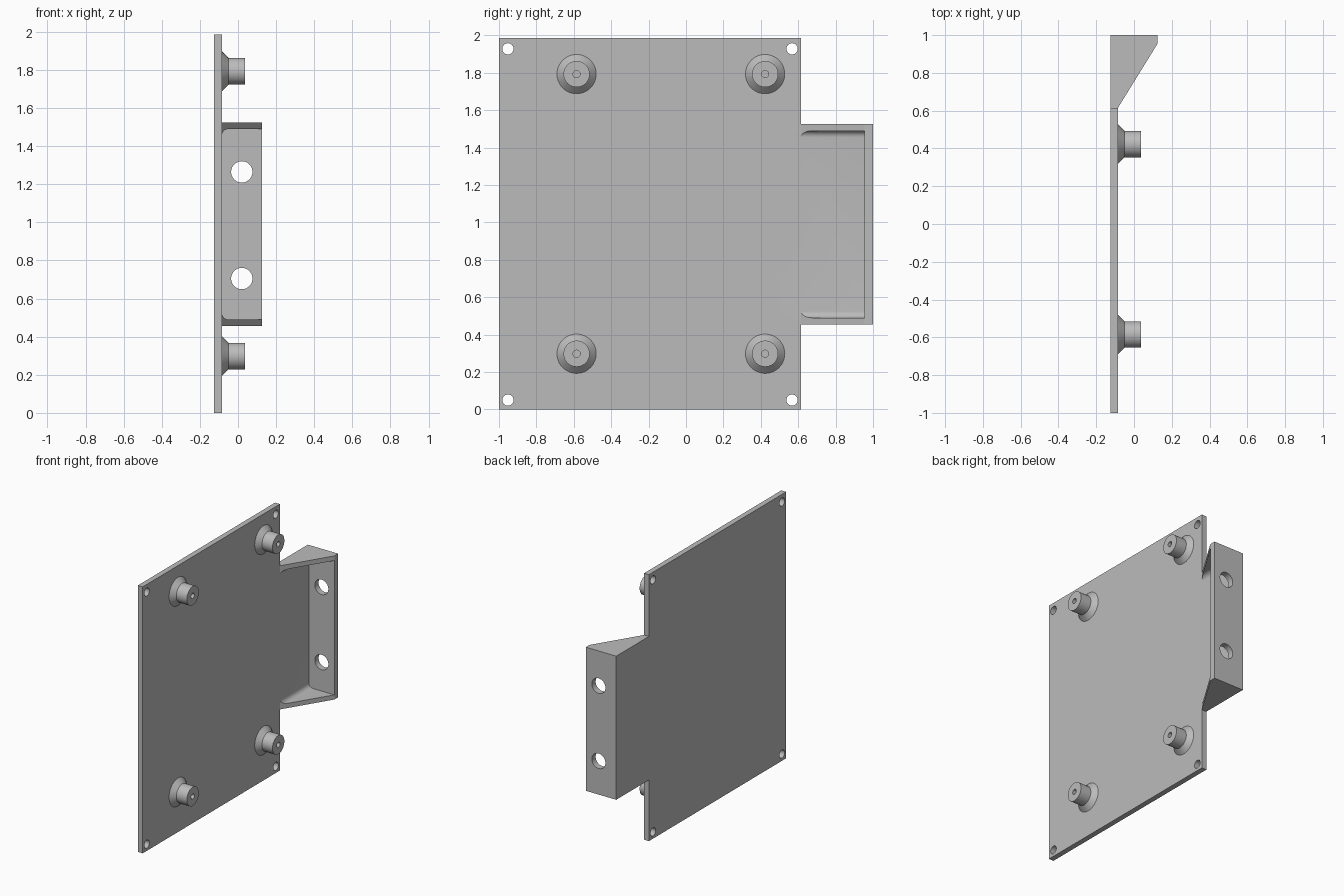
import bpy, bmesh, math
from mathutils import Vector, Matrix

cube = bpy.data.objects.get("Cube")
if cube:
    bpy.data.objects.remove(cube, do_unlink=True)

grey = bpy.data.materials.new("light_grey")
grey.use_nodes = True
colour = (0.5, 0.5, 0.5, 1)
grey.diffuse_color = colour
grey.node_tree.nodes["Principled BSDF"].inputs["Base Color"].default_value = colour

BACK, FACE, LIP = -0.125, -0.085, 0.125   # depth levels along x
EDGE, END, HEIGHT = 0.615, 1.0, 1.985
LOW, HIGH, WALL = 0.455, 1.525, 0.035     # bracket span and web thickness


def finish(name, bm):
    bmesh.ops.recalc_face_normals(bm, faces=bm.faces)
    mesh = bpy.data.meshes.new(name)
    bm.to_mesh(mesh)
    bm.free()
    mesh.materials.append(grey)
    obj = bpy.data.objects.new(name, mesh)
    bpy.context.collection.objects.link(obj)
    return obj


def prism(name, points, direction):
    """Extrude a closed outline along a direction."""
    bm = bmesh.new()
    face = bm.faces.new([bm.verts.new(p) for p in points])
    out = bmesh.ops.extrude_face_region(bm, geom=[face])
    verts = [v for v in out["geom"] if isinstance(v, bmesh.types.BMVert)]
    bmesh.ops.translate(bm, verts=verts, vec=Vector(direction))
    return finish(name, bm)


def drill(name, centre, radius, depth, axis):
    """Cylinder cutter along the x or y axis."""
    turn = Matrix.Rotation(math.pi / 2, 4, "Y" if axis == "x" else "X")
    bm = bmesh.new()
    bmesh.ops.create_cone(bm, cap_ends=True, segments=48, radius1=radius,
                          radius2=radius, depth=depth,
                          matrix=Matrix.Translation(centre) @ turn)
    return finish(name, bm)


def combine(obj, other, operation):
    mod = obj.modifiers.new("join", "BOOLEAN")
    mod.operation, mod.solver, mod.object = operation, "EXACT", other
    bpy.context.view_layer.objects.active = obj
    bpy.ops.object.modifier_apply(modifier=mod.name)
    bpy.data.objects.remove(other, do_unlink=True)


def smooth(obj):
    bpy.ops.object.select_all(action="DESELECT")
    obj.select_set(True)
    bpy.context.view_layer.objects.active = obj
    bpy.ops.object.shade_smooth_by_angle(angle=math.radians(30))


# Wedge-sided bracket, overlapping the plate so both fuse cleanly
outline = [(BACK, 0.5), (FACE, 0.5), (FACE, EDGE), (LIP, 0.955), (LIP, END), (BACK, END)]
bracket = prism("bracket", [(x, y, LOW) for x, y in outline], (0, 0, HIGH - LOW))

# Pocket with filleted floor corners between the two webs
R = 0.035
bottom, top = LOW + WALL, HIGH - WALL
section = [(0.3, bottom)]
for i in range(9):
    a = math.pi / 2 * i / 8
    section.append((FACE + R - R * math.sin(a), bottom + R - R * math.cos(a)))
section += [(x, bottom + top - z) for x, z in reversed(section)]
pocket = prism("pocket", [(x, 0.4, z) for x, z in section], (0, 0.555, 0))
combine(bracket, pocket, "DIFFERENCE")

# Mounting holes through the bracket end wall
for z in (0.705, 1.265):
    combine(bracket, drill("wall_hole", (0.02, 0.98, z), 0.056, 0.2, "y"), "DIFFERENCE")

# Main plate fused with the bracket, with corner holes
plate = prism("mounting_plate", [(BACK, -1, 0), (BACK, EDGE, 0), (BACK, EDGE, HEIGHT),
                                 (BACK, -1, HEIGHT)], (FACE - BACK, 0, 0))
combine(plate, bracket, "UNION")
for y in (-0.952, 0.567):
    for z in (0.05, 1.928):
        combine(plate, drill("corner_hole", (-0.1, y, z), 0.03, 0.2, "x"), "DIFFERENCE")
smooth(plate)

# Standoffs: flared foot, straight post and blind bore, turned around x
turned = [(FACE, 0.105), (-0.05, 0.07), (0.037, 0.07), (0.037, 0.019), (FACE, 0.019), (FACE, 0)]
for side, y in (("front", -0.585), ("back", 0.423)):
    for level, z in (("lower", 0.298), ("upper", 1.793)):
        bm = bmesh.new()
        verts = [bm.verts.new((x, y + r, z)) for x, r in turned]
        edges = [bm.edges.new(pair) for pair in zip(verts, verts[1:])]
        bmesh.ops.spin(bm, geom=verts + edges, cent=(0, y, z), axis=(1, 0, 0),
                       angle=math.tau, steps=48)
        bmesh.ops.remove_doubles(bm, verts=bm.verts, dist=0.0001)
        # Close the foot against the plate
        rim = [e for e in bm.edges if e.is_boundary]
        bmesh.ops.holes_fill(bm, edges=rim, sides=0)
        smooth(finish(f"{side}_{level}_standoff", bm))
